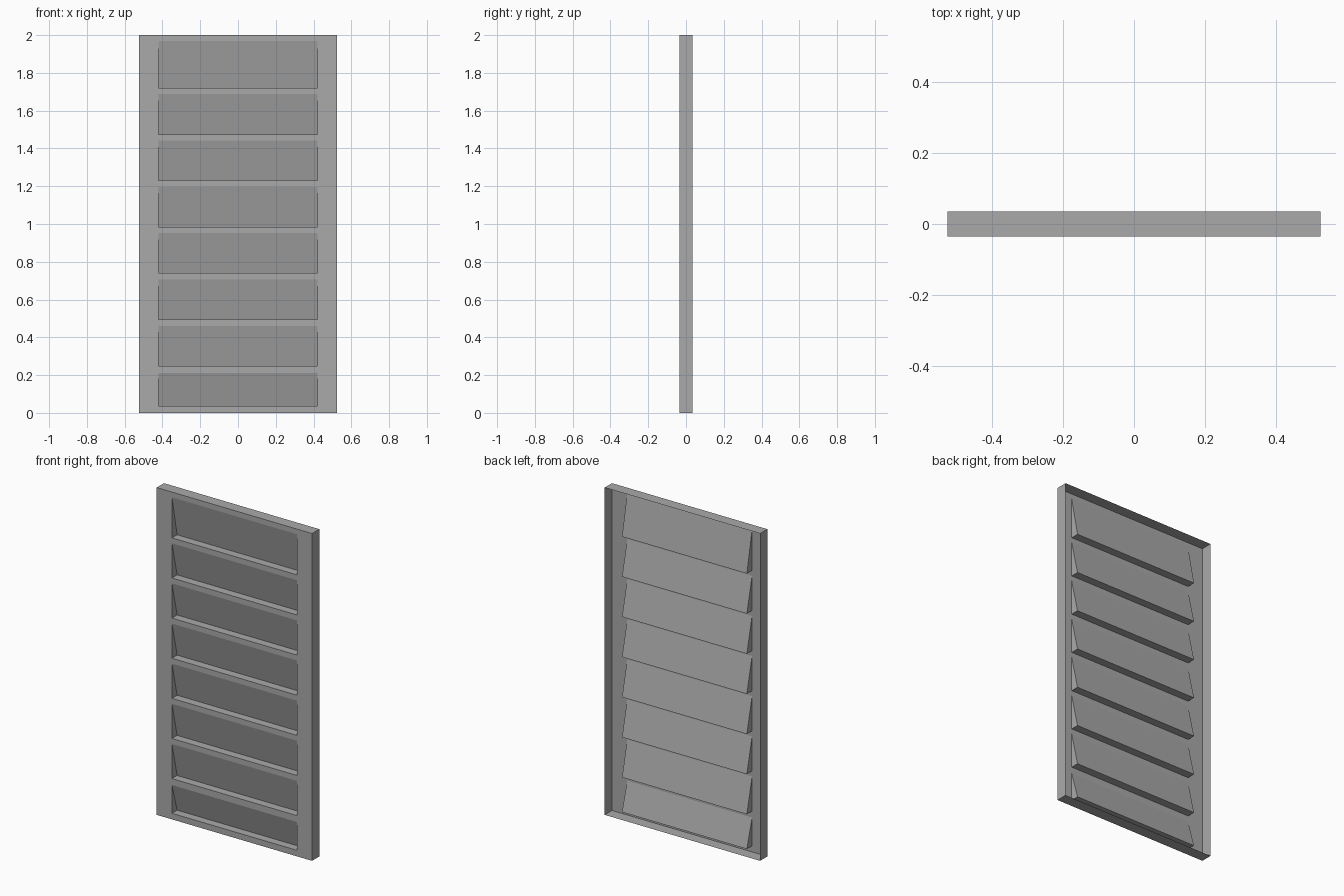
import bpy, bmesh

if "Cube" in bpy.data.objects:
    bpy.data.objects.remove(bpy.data.objects["Cube"])

HALF_W, HALF_D, HEIGHT = 0.525, 0.035, 2.0
SLOT_W = 0.422          # half width of each slot
DEPTH = 0.05            # how far each louver leans back
FRONT = -HALF_D

grey = bpy.data.materials.new("grey")
grey.diffuse_color = (0.4, 0.4, 0.4, 1)
grey.use_nodes = True
grey.node_tree.nodes["Principled BSDF"].inputs["Base Color"].default_value = grey.diffuse_color

# (bottom, top) of each slot, from the floor up; end slots differ in height
slots = [(0.037, 0.21)]
slots += [(0.249 + 0.2452 * i, 0.461 + 0.2452 * i) for i in range(6)]
slots += [(1.72, 1.968)]


def make_object(name, polygons):
    """Sheet-metal part from a list of polygons, shared corners welded."""
    bm = bmesh.new()
    for poly in polygons:
        bm.faces.new([bm.verts.new(p) for p in poly])
    bmesh.ops.remove_doubles(bm, verts=bm.verts, dist=1e-5)
    bmesh.ops.recalc_face_normals(bm, faces=bm.faces)
    mesh = bpy.data.meshes.new(name)
    bm.to_mesh(mesh)
    bm.free()
    mesh.materials.append(grey)
    obj = bpy.data.objects.new(name, mesh)
    bpy.context.collection.objects.link(obj)
    return obj


def front_rect(x0, x1, z0, z1):
    return [(x0, FRONT, z0), (x1, FRONT, z0), (x1, FRONT, z1), (x0, FRONT, z1)]


# Front sheet: cells between the slots, with stiles split at the same heights
levels = [0.0] + [z for s in slots for z in s] + [HEIGHT]
cells = []
for i, (z0, z1) in enumerate(zip(levels, levels[1:])):
    cells.append(front_rect(-HALF_W, -SLOT_W, z0, z1))
    cells.append(front_rect(SLOT_W, HALF_W, z0, z1))
    if i % 2 == 0:
        cells.append(front_rect(-SLOT_W, SLOT_W, z0, z1))

# Folded flange around the rim, open at the back
rim = [(-HALF_W, 0), (HALF_W, 0), (HALF_W, HEIGHT), (-HALF_W, HEIGHT)]
flange = []
for (xa, za), (xb, zb) in zip(rim, rim[1:] + rim[:1]):
    flange.append([(xa, FRONT, za), (xa, HALF_D, za), (xb, HALF_D, zb), (xb, FRONT, zb)])

sheet = make_object("front_sheet", cells)
bm = bmesh.new()
bm.from_mesh(sheet.data)
bmesh.ops.recalc_face_normals(bm, faces=bm.faces)
if sum(f.normal.y for f in bm.faces) > 0:
    bmesh.ops.reverse_faces(bm, faces=bm.faces)
bm.to_mesh(sheet.data)
bm.free()
make_object("rim_flange", flange)

# Louvers: sloped back, flat ledge and two triangular cheeks
for n, (z0, z1) in enumerate(slots, 1):
    back = FRONT + DEPTH
    l_top, r_top = (-SLOT_W, FRONT, z1), (SLOT_W, FRONT, z1)
    l_low, r_low = (-SLOT_W, FRONT, z0), (SLOT_W, FRONT, z0)
    l_back, r_back = (-SLOT_W, back, z0), (SLOT_W, back, z0)
    make_object(f"louver_{n}", [
        [l_top, r_top, r_back, l_back],
        [l_low, l_back, r_back, r_low],
        [l_low, l_top, l_back],
        [r_low, r_back, r_top],
    ])
